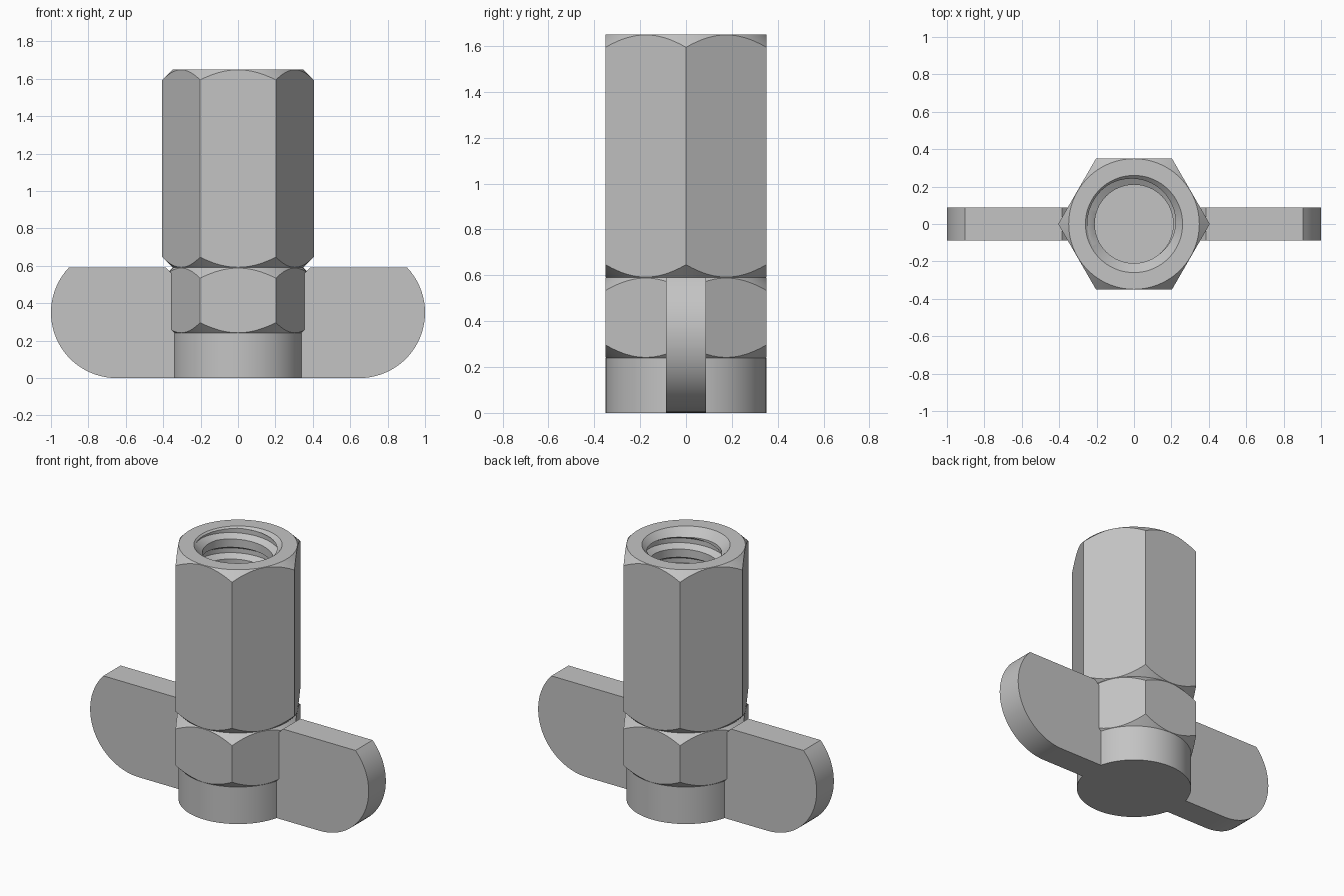
import bpy, bmesh
from math import sin, cos, pi, sqrt

cube = bpy.data.objects.get("Cube")
if cube:
    bpy.data.objects.remove(cube, do_unlink=True)

steel = bpy.data.materials.new("plain_steel_grey")
steel.use_nodes = True
GREY = (0.55, 0.55, 0.55, 1)
steel.diffuse_color = GREY
steel.node_tree.nodes["Principled BSDF"].inputs["Base Color"].default_value = GREY

APOTHEM = 0.351
CORNER = APOTHEM * 2 / sqrt(3)
SHOULDER = 0.59            # where the two hexagons meet
TOP = 1.65
BORE = 0.21
PITCH = 0.13


def finish(name, bm):
    """Turn a bmesh into a named, coloured object."""
    bmesh.ops.recalc_face_normals(bm, faces=bm.faces)
    mesh = bpy.data.meshes.new(name)
    bm.to_mesh(mesh)
    bm.free()
    mesh.materials.append(steel)
    obj = bpy.data.objects.new(name, mesh)
    bpy.context.collection.objects.link(obj)
    return obj


def turned(name, profile, sides):
    """Closed solid of revolution from (radius, z) points, bottom to top."""
    bm = bmesh.new()
    rings = [[bm.verts.new((r * cos(2 * pi * i / sides), r * sin(2 * pi * i / sides), z))
              for i in range(sides)] for r, z in profile]
    bm.faces.new(rings[0])
    bm.faces.new(rings[-1])
    for low, high in zip(rings, rings[1:]):
        for i in range(sides):
            j = (i + 1) % sides
            bm.faces.new((low[i], low[j], high[j], high[i]))
    return finish(name, bm)


def select_only(obj):
    bpy.ops.object.select_all(action="DESELECT")
    obj.select_set(True)
    bpy.context.view_layer.objects.active = obj


def boolean(obj, cutter, operation):
    select_only(obj)
    mod = obj.modifiers.new("cut", "BOOLEAN")
    mod.operation, mod.object, mod.solver = operation, cutter, "EXACT"
    bpy.ops.object.modifier_apply(modifier=mod.name)
    bpy.data.objects.remove(cutter, do_unlink=True)


def smooth(obj):
    select_only(obj)
    bpy.ops.object.shade_smooth_by_angle(angle=0.4)


def chamfered_hexagon(name, z0, z1):
    """Hexagonal bar whose corners are turned off conically at both ends."""
    bar = turned(name, [(CORNER, z0), (CORNER, z1)], 6)
    r, wide = APOTHEM - 0.002, CORNER + 0.03
    drop = wide - r
    cone = turned("chamfer_helper", [(r, z0), (wide, z0 + drop),
                                     (wide, z1 - drop), (r, z1)], 96)
    boolean(bar, cone, "INTERSECT")
    return bar


def thread_helper():
    """Helical ridge used to cut the internal thread."""
    section = [(BORE - 0.02, -0.05), (0.25, -0.015), (0.25, 0.015), (BORE - 0.02, 0.05)]
    steps, start, end = 40, SHOULDER + 0.08, TOP + 0.03
    bm = bmesh.new()
    rings = []
    for i in range(int((end - start) / PITCH * steps)):
        a = 2 * pi * i / steps
        z = start + PITCH * i / steps
        rings.append([bm.verts.new((r * cos(a), r * sin(a), z + h)) for r, h in section])
    bm.faces.new(rings[0])
    bm.faces.new(rings[-1])
    for p, q in zip(rings, rings[1:]):
        for k in range(4):
            n = (k + 1) % 4
            bm.faces.new((p[k], p[n], q[n], q[k]))
    return finish("thread_helper", bm)


def wing(name, side):
    """Flat handle with a rounded outer end."""
    half, radius, centre = 0.088, 0.35, 0.65
    outline = [(0.2, 0.0)]
    for i in range(29):
        a = -pi / 2 + (pi / 2 + 0.755) * i / 28
        outline.append((centre + radius * cos(a), radius + radius * sin(a)))
    outline[-1] = (outline[-1][0], SHOULDER)
    outline += [(0.385, SHOULDER), (0.345, 0.55), (0.2, 0.55)]
    bm = bmesh.new()
    face = bm.faces.new([bm.verts.new((side * x, -half, z)) for x, z in outline])
    grown = bmesh.ops.extrude_face_region(bm, geom=[face])["geom"]
    for v in grown:
        if isinstance(v, bmesh.types.BMVert):
            v.co.y = half
    return finish(name, bm)


# Long threaded hexagon
long_hexagon = chamfered_hexagon("long_hexagon", SHOULDER, TOP)
bore = turned("bore_helper", [(BORE, SHOULDER - 0.1), (BORE, TOP - 0.05),
                              (0.26, TOP), (0.28, TOP + 0.02)], 64)
boolean(long_hexagon, bore, "DIFFERENCE")
boolean(long_hexagon, thread_helper(), "DIFFERENCE")

# Short hexagon, round base and the two handles
parts = [
    long_hexagon,
    chamfered_hexagon("short_hexagon", 0.24, SHOULDER),
    turned("round_base", [(0.35, 0), (0.35, 0.24)], 96),
    wing("left_wing", 1),
    wing("right_wing", -1),
]
for part in parts:
    smooth(part)
